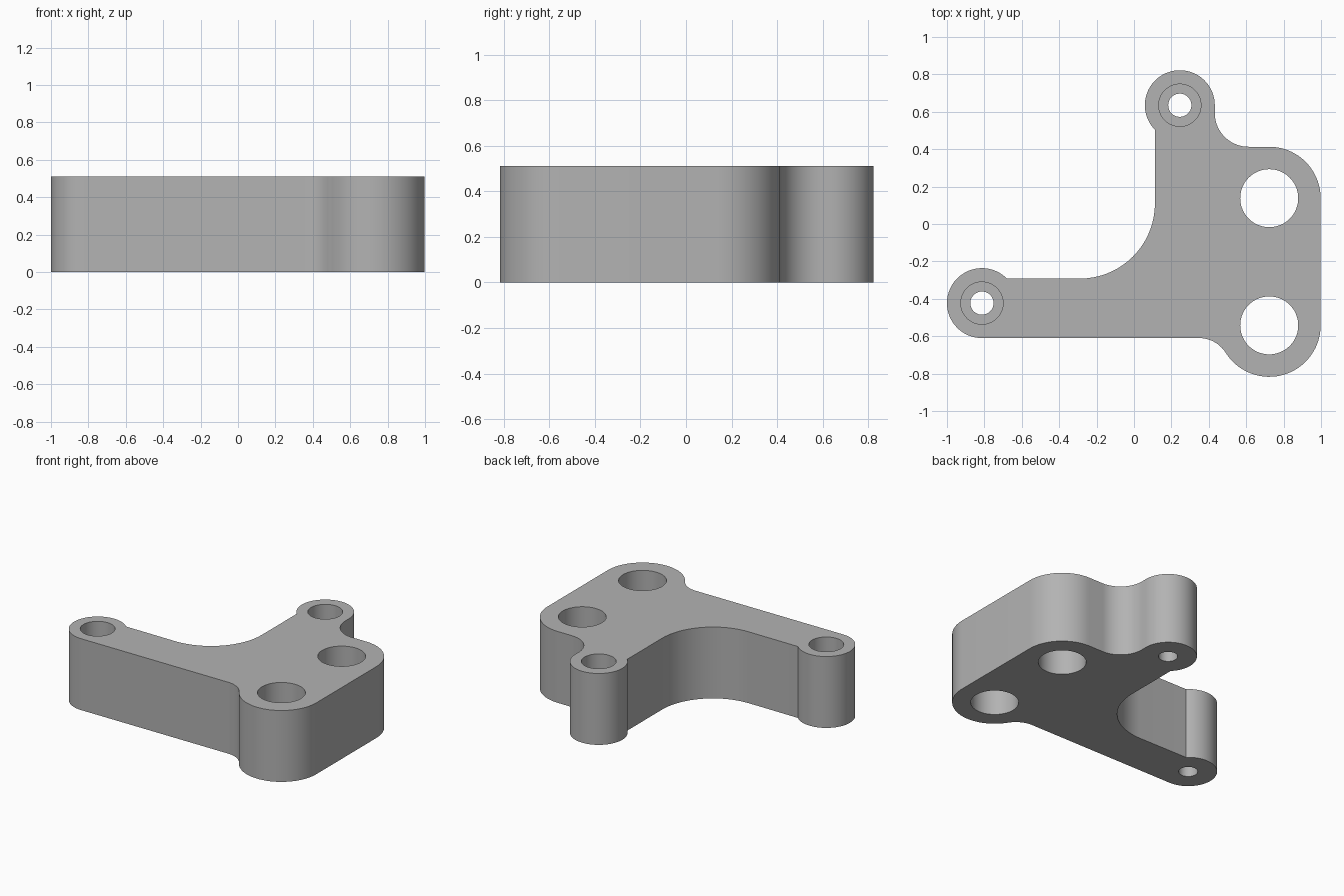
import bpy, bmesh
from math import radians, cos, sin

cube = bpy.data.objects.get("Cube")
if cube:
    bpy.data.objects.remove(cube, do_unlink=True)

HEIGHT = 0.51
SEAT = 0.2  # floor height of the counterbores

grey = bpy.data.materials.new("plain grey")
grey.use_nodes = True
colour = (0.45, 0.45, 0.45, 1)
grey.diffuse_color = colour
grey.node_tree.nodes["Principled BSDF"].inputs["Base Color"].default_value = colour


def arc(x, y, r, start, end):
    n = max(8, int(abs(end - start) / 5))
    angles = [radians(start + (end - start) * i / n) for i in range(n + 1)]
    return [(x + r * cos(a), y + r * sin(a)) for a in angles]


def prism(name, outline, bottom, top):
    bm = bmesh.new()
    face = bm.faces.new([bm.verts.new((x, y, bottom)) for x, y in outline])
    side = bmesh.ops.extrude_face_region(bm, geom=[face])
    verts = [g for g in side["geom"] if isinstance(g, bmesh.types.BMVert)]
    bmesh.ops.translate(bm, verts=verts, vec=(0, 0, top - bottom))
    bmesh.ops.recalc_face_normals(bm, faces=bm.faces)
    mesh = bpy.data.meshes.new(name)
    bm.to_mesh(mesh)
    bm.free()
    mesh.materials.append(grey)
    obj = bpy.data.objects.new(name, mesh)
    bpy.context.collection.objects.link(obj)
    return obj


# Outline: rounded corners, filleted inner corners and two screw bosses
front_boss, back_boss = (-0.813, -0.423), (0.245, 0.635)
front_corner, back_corner = (0.723, -0.542), (0.723, 0.138)
outline = (
    arc(*front_corner, 0.275, 212.1, 360)
    + arc(*back_corner, 0.275, 0, 90)
    + arc(0.612, 0.593, 0.18, 270, 180)
    + arc(*back_boss, 0.187, 0, 224.7)
    + arc(-0.29, 0.11, 0.402, 0, -90)
    + arc(*front_boss, 0.187, 45.3, 270)
    + arc(0.349, -0.776, 0.166, 90, 32.1)
)
bracket = prism("bracket", outline, 0, HEIGHT)

# Large through holes, then screw holes with counterbores
bores = [(c, 0.155, -0.1) for c in (front_corner, back_corner)]
for c in (front_boss, back_boss):
    bores += [(c, 0.062, -0.1), (c, 0.113, SEAT)]

bpy.context.view_layer.objects.active = bracket
for centre, radius, bottom in bores:
    cutter = prism("hole_cutter", arc(*centre, radius, 0, 360)[:-1], bottom, HEIGHT + 0.1)
    cutter.hide_render = True
    cut = bracket.modifiers.new("hole", "BOOLEAN")
    cut.operation = "DIFFERENCE"
    cut.solver = "EXACT"
    cut.object = cutter
    bpy.ops.object.modifier_apply(modifier=cut.name)
    bpy.data.objects.remove(cutter, do_unlink=True)

bpy.ops.object.select_all(action="DESELECT")
bracket.select_set(True)
bpy.ops.object.shade_smooth_by_angle(angle=radians(30))
